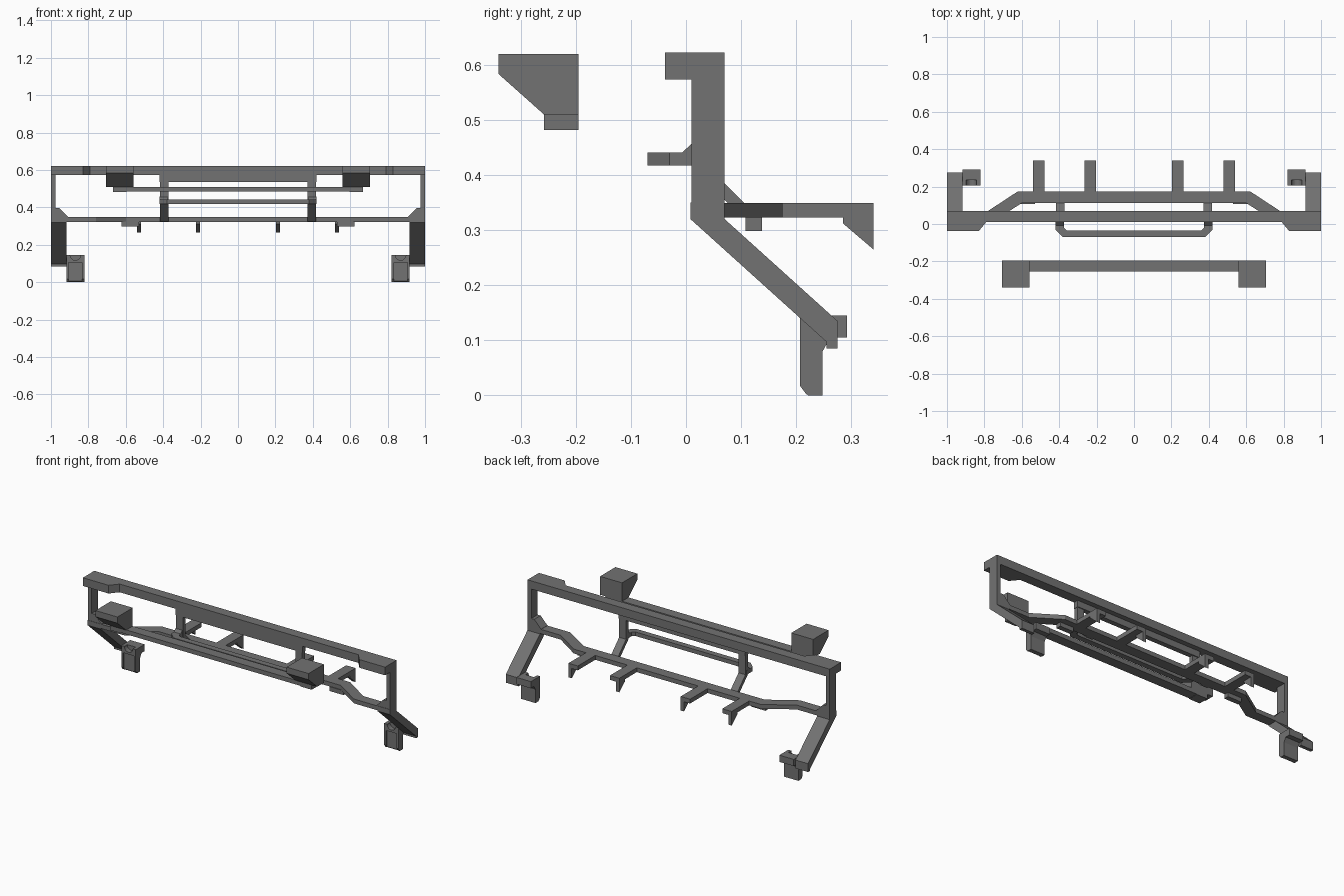
import bpy, bmesh, math

cube = bpy.data.objects.get("Cube")
if cube:
    bpy.data.objects.remove(cube, do_unlink=True)

grey = bpy.data.materials.new("dark_grey")
grey.use_nodes = True
colour = (0.17, 0.17, 0.17, 1)
grey.diffuse_color = colour
grey.node_tree.nodes["Principled BSDF"].inputs["Base Color"].default_value = colour


def prism(name, outline, axis, lo, hi):
    """Extrude a 2D outline along an axis: x takes (y,z), y takes (x,z), z takes (x,y)."""
    i = "xyz".index(axis)

    def place(p, d):
        c = list(p)
        c.insert(i, d)
        return c

    bm = bmesh.new()
    face = bm.faces.new([bm.verts.new(place(p, lo)) for p in outline])
    res = bmesh.ops.extrude_face_region(bm, geom=[face])
    for v in res["geom"]:
        if isinstance(v, bmesh.types.BMVert):
            v.co[i] = hi
    bmesh.ops.recalc_face_normals(bm, faces=bm.faces)
    mesh = bpy.data.meshes.new(name)
    bm.to_mesh(mesh)
    bm.free()
    mesh.materials.append(grey)
    ob = bpy.data.objects.new(name, mesh)
    bpy.context.collection.objects.link(ob)
    return ob


def box(name, x, y, z):
    return prism(name, [(x[0], y[0]), (x[1], y[0]), (x[1], y[1]), (x[0], y[1])], "z", *z)


def pair(name, outline, axis, lo, hi):
    """Left part plus its mirror image on the right."""
    prism("left_" + name, outline, axis, lo, hi)
    if axis == "x":
        prism("right_" + name, outline, axis, -hi, -lo)
    else:
        prism("right_" + name, [(-x, b) for x, b in outline], axis, lo, hi)


def mirrored(half):
    """Complete a symmetric outline from its +x half."""
    return half + [(-x, y) for x, y in reversed(half)]


# Top rail with stepped-forward ends, and the centre panel below it
prism("top_rail", mirrored([(0.79, 0.01), (0.83, -0.038), (1, -0.038), (1, 0.07)]),
      "z", 0.573, 0.622)
box("centre_panel", (-0.42, 0.42), (0.01, 0.04), (0.535, 0.574))

# Lower rail, stepping back in the middle
prism("lower_rail", mirrored([(0.6, 0.112), (0.76, 0.01), (1, 0.01), (1, 0.07),
                              (0.78, 0.07), (0.62, 0.175)][::-1]),
      "z", 0.323, 0.349)

# Side posts with corner gussets
pair("side_post", [(1, 0.32), (0.9, 0.32), (0.91, 0.35), (0.935, 0.395),
                   (0.975, 0.4), (0.975, 0.575), (1, 0.575)][:1]
     + [(0.91, 0.33), (0.91, 0.35), (0.955, 0.397), (0.975, 0.397), (0.975, 0.575), (1, 0.575)],
     "y", 0.01, 0.07)

# Sloping side arms
pair("side_arm", [(0.008, 0.35), (0.008, 0.32), (0.255, 0.097), (0.255, 0.085), (0.275, 0.085),
                  (0.275, 0.135), (0.07, 0.32), (0.07, 0.35)], "x", 0.917, 1)

# Inner posts that bend back to the lower rail
pair("inner_post", [(0.01, 0.575), (0.01, 0.415), (0.1, 0.325), (0.13, 0.325), (0.07, 0.385),
                    (0.035, 0.42), (0.035, 0.575)], "x", 0.372, 0.418)

# Front hoop and its small wedges
prism("front_hoop", mirrored([(0.36, -0.035), (0.375, -0.02), (0.375, 0.03), (0.42, 0.03),
                              (0.42, -0.03), (0.38, -0.07)]), "z", 0.417, 0.441)
pair("hoop_wedge", [(-0.008, 0.44), (0.012, 0.44), (0.012, 0.458)], "x", 0.375, 0.42)

# Rear prongs with thin hook fins
for label, a, b, fin in (("inner", 0.203, 0.265, 0.203), ("outer", 0.478, 0.54, 0.518)):
    pair(label + "_prong", [(a, 0.17), (b, 0.17), (b, 0.34), (a, 0.34)], "z", 0.323, 0.349)
    pair(label + "_hook", [(0.285, 0.324), (0.285, 0.312), (0.34, 0.265), (0.34, 0.324)],
         "x", fin, fin + 0.022)

# Tabs under the lower rail
pair("tab", [(0.108, 0.298), (0.138, 0.298), (0.138, 0.324), (0.108, 0.324)], "x", 0.53, 0.622)

# Front crossbar carrying two wedge-shaped housings
box("crossbar", (-0.6, 0.6), (-0.255, -0.195), (0.484, 0.51))
pair("housing", [(-0.34, 0.62), (-0.34, 0.583), (-0.258, 0.51), (-0.195, 0.51),
                 (-0.195, 0.62)], "x", 0.56, 0.705)
pair("housing_base", [(-0.258, 0.482), (-0.195, 0.482), (-0.195, 0.512), (-0.258, 0.512)],
     "x", 0.595, 0.668)

# Feet: back body, recessed front plate, side rails and notched top band
inner, outer = 0.822, 0.917
mid = (inner + outer) / 2
pair("foot_body", [(0.217, 0.005), (0.222, 0), (0.248, 0), (0.248, 0.08), (0.262, 0.105),
                   (0.292, 0.105), (0.292, 0.145), (0.235, 0.145), (0.235, 0.11),
                   (0.217, 0.11)], "x", inner, outer)
for label, a in (("inner", inner), ("outer", outer - 0.012)):
    pair("foot_" + label + "_rail", [(0.207, 0.017), (0.22, 0), (0.22, 0.112), (0.207, 0.112)],
         "x", a, a + 0.012)
notch = [(mid + 0.028 * math.cos(t), 0.145 - 0.028 * math.sin(t))
         for t in (math.pi * k / 10 for k in range(11))]
pair("foot_band", [(inner, 0.145), (inner, 0.105), (outer, 0.105), (outer, 0.145)] + notch,
     "y", 0.207, 0.236)
